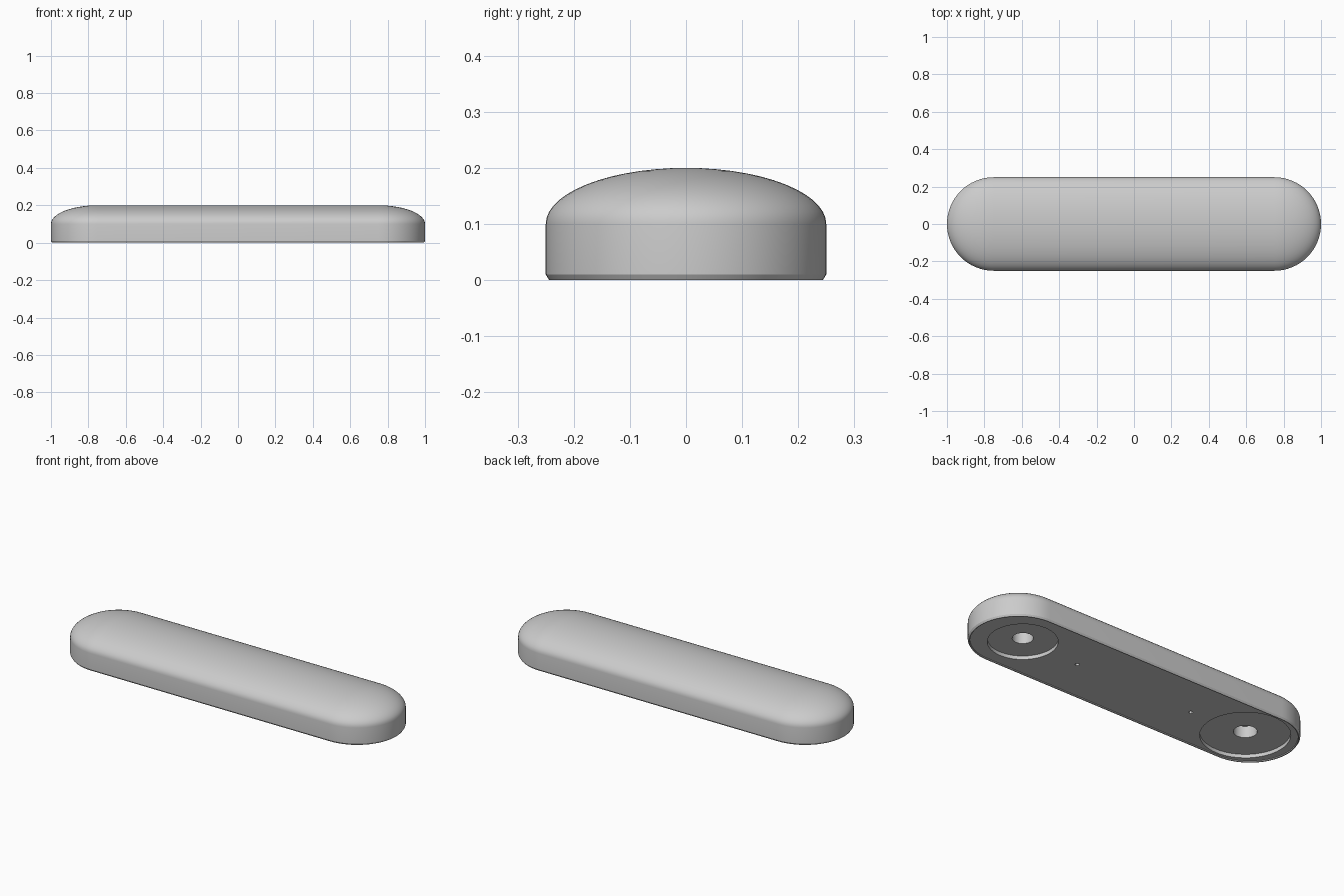
import bpy, bmesh, math

if "Cube" in bpy.data.objects:
    bpy.data.objects.remove(bpy.data.objects["Cube"], do_unlink=True)

HALF = 0.75      # half length of the straight section
RADIUS = 0.25    # end radius
ARC = 32         # steps per rounded end

grey = bpy.data.materials.new("light grey")
grey.use_nodes = True
grey.diffuse_color = (0.6, 0.6, 0.6, 1)
grey.node_tree.nodes["Principled BSDF"].inputs["Base Color"].default_value = (0.6, 0.6, 0.6, 1)


def stadium(bm, r, z):
    """One closed ring with two rounded ends."""
    ring = []
    for side in (1, -1):
        for i in range(ARC + 1):
            a = -math.pi / 2 + math.pi * i / ARC
            ring.append(bm.verts.new((side * (HALF + r * math.cos(a)), side * r * math.sin(a), z)))
    return ring


# Domed shell: underside lip, straight wall, elliptical dome
profile = [(0.238, 0.006), (0.239, 0.001), (0.244, 0.0), (RADIUS, 0.01)]
DOME = 14
for i in range(DOME + 1):
    t = math.pi / 2 * i / DOME
    profile.append((RADIUS * math.cos(t), 0.1 + 0.1 * math.sin(t)))

bm = bmesh.new()
rings = [stadium(bm, r, z) for r, z in profile]
for low, high in zip(rings, rings[1:]):
    n = len(low)
    for i in range(n):
        j = (i + 1) % n
        bm.faces.new((low[i], low[j], high[j], high[i]))
bm.faces.new(rings[0][::-1])
bmesh.ops.remove_doubles(bm, verts=bm.verts, dist=1e-5)
bmesh.ops.recalc_face_normals(bm, faces=bm.faces)
mesh = bpy.data.meshes.new("domed_body")
bm.to_mesh(mesh)
bm.free()
body = bpy.data.objects.new("domed_body", mesh)
bpy.context.collection.objects.link(body)
mesh.materials.append(grey)


def drill(x, r, top, sides):
    """Cut a round pocket into the underside up to the given height."""
    bpy.ops.mesh.primitive_cylinder_add(vertices=sides, radius=r, depth=top + 0.1,
                                        location=(x, 0, (top - 0.1) / 2))
    cutter = bpy.context.object
    cutter.hide_render = True
    mod = body.modifiers.new("pocket", "BOOLEAN")
    mod.operation = "DIFFERENCE"
    mod.solver = "EXACT"
    mod.object = cutter
    bpy.context.view_layer.objects.active = body
    bpy.ops.object.modifier_apply(modifier=mod.name)
    bpy.data.objects.remove(cutter, do_unlink=True)


# Foot recesses with centre holes, and two small screw holes
for x, r, hole in ((0.72, 0.176, 0.053), (-0.72, 0.226, 0.06)):
    drill(x, r, 0.026, 48)
    drill(x, hole, 0.09, 16)
    drill(x * 0.51, 0.011, 0.03, 12)

bpy.ops.object.select_all(action="DESELECT")
body.select_set(True)
bpy.context.view_layer.objects.active = body
bpy.ops.object.shade_smooth_by_angle(angle=math.radians(30))
